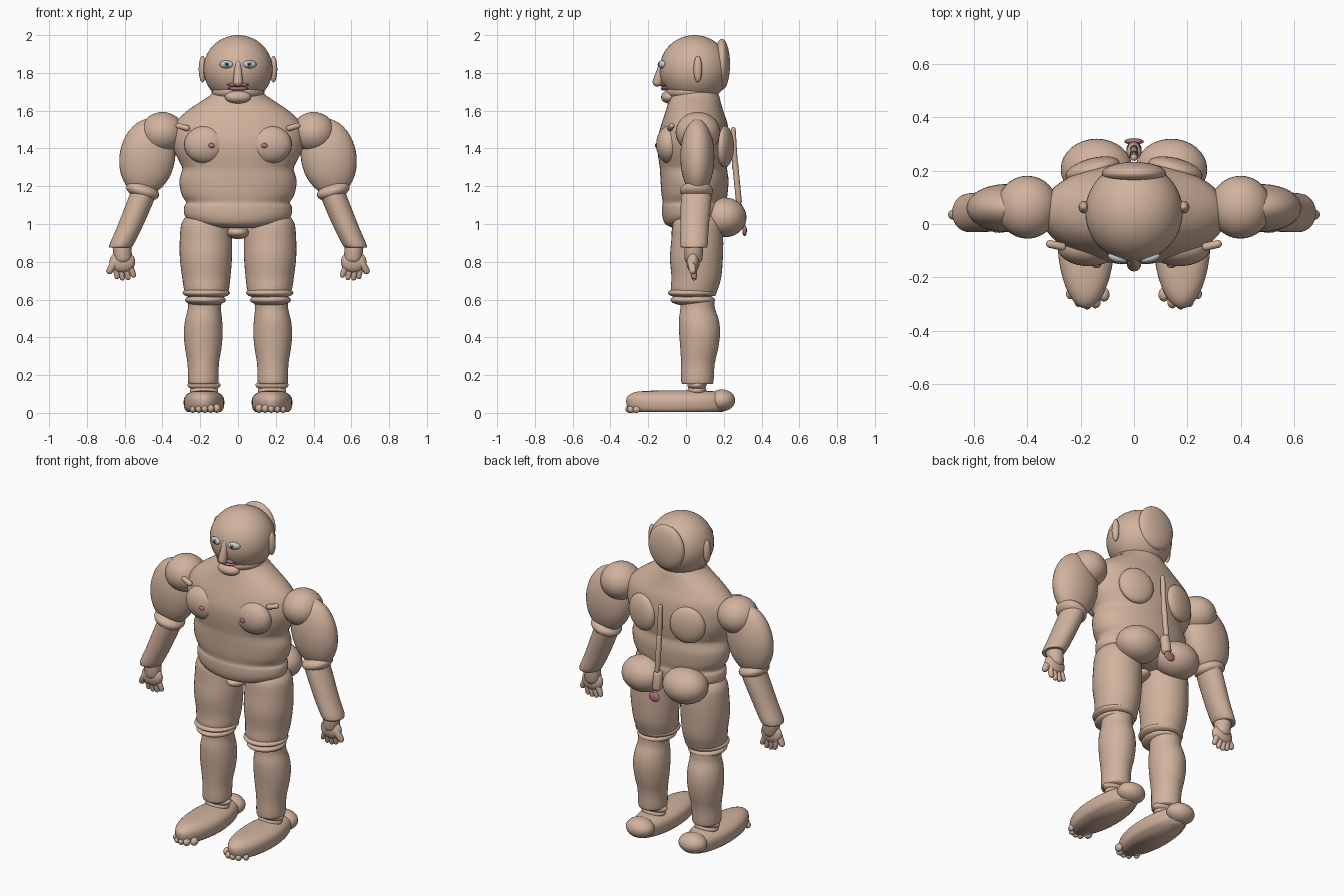
import bpy, bmesh, math
from mathutils import Matrix, Vector, Euler


def material(name, rgb):
    m = bpy.data.materials.new(name)
    m.diffuse_color = (*rgb, 1)
    return m


SKIN = material("skin", (0.64, 0.45, 0.34))
PINK = material("pink", (0.45, 0.18, 0.2))
WHITE = material("white", (0.85, 0.87, 0.87))
BLUE = material("iris_blue", (0.2, 0.36, 0.42))
BLACK = material("black", (0.02, 0.02, 0.02))


def finish(name, bm, mat, pair):
    bmesh.ops.recalc_face_normals(bm, faces=bm.faces)
    me = bpy.data.meshes.new(name)
    bm.to_mesh(me)
    bm.free()
    me.shade_smooth()
    me.materials.append(mat)
    ob = bpy.data.objects.new(name, me)
    bpy.context.collection.objects.link(ob)
    if pair:
        ob.modifiers.new("mirror", "MIRROR").use_mirror_merge = False
    return ob


def ball(name, c, r, pair=False, mat=SKIN, rot=(0, 0, 0), seg=32):
    bm = bmesh.new()
    e = Euler([math.radians(a) for a in rot]).to_matrix().to_4x4()
    m = Matrix.Translation(c) @ e @ Matrix.Diagonal((*r, 1))
    bmesh.ops.create_uvsphere(bm, u_segments=seg, v_segments=seg // 2 + 4, radius=1, matrix=m)
    return finish(name, bm, mat, pair)


def capsule(name, a, b, r1, r2, pair=False, mat=SKIN):
    a, b = Vector(a), Vector(b)
    q = (b - a).to_track_quat('Z', 'Y')
    bm = bmesh.new()
    bmesh.ops.create_uvsphere(bm, u_segments=16, v_segments=12, radius=1)
    for v in bm.verts:
        top = v.co.z > 0.01
        v.co = (b if top else a) + q @ (v.co * (r2 if top else r1))
    return finish(name, bm, mat, pair)


def loft(name, rings, pair=False, seg=40, sub=4, mat=SKIN):
    """Smooth tube through elliptical rings (x, y, z, rx, ry)."""
    def spline(i, t):
        p = [Vector(rings[min(max(i + k, 0), len(rings) - 1)]) for k in (-1, 0, 1, 2)]
        return 0.5 * (2 * p[1] + (p[2] - p[0]) * t + (2 * p[0] - 5 * p[1] + 4 * p[2] - p[3]) * t ** 2
                      + (3 * p[1] - p[0] - 3 * p[2] + p[3]) * t ** 3)
    pts = [spline(i, k / sub) for i in range(len(rings) - 1) for k in range(sub)]
    pts.append(Vector(rings[-1]))
    bm = bmesh.new()
    loops = []
    for x, y, z, rx, ry in pts:
        loops.append([bm.verts.new((x + rx * math.cos(2 * math.pi * j / seg),
                                    y + ry * math.sin(2 * math.pi * j / seg), z)) for j in range(seg)])
    for lo, hi in zip(loops, loops[1:]):
        for j in range(seg):
            k = (j + 1) % seg
            bm.faces.new((lo[j], lo[k], hi[k], hi[j]))
    bm.faces.new(loops[0][::-1])
    bm.faces.new(loops[-1])
    return finish(name, bm, mat, pair)


# Torso with waist rolls
loft("torso", [(0, .04, .98, .13, .11), (0, .04, 1.0, .23, .15), (0, .045, 1.04, .28, .17),
               (0, .045, 1.09, .285, .172), (0, .045, 1.115, .275, .168), (0, .045, 1.16, .30, .175),
               (0, .045, 1.23, .31, .18), (0, .04, 1.29, .295, .178), (0, .04, 1.32, .305, .182),
               (0, .04, 1.38, .335, .19), (0, .04, 1.45, .35, .19), (0, .045, 1.53, .335, .175),
               (0, .045, 1.59, .28, .155), (0, .045, 1.64, .21, .14), (0, .045, 1.68, .15, .13),
               (0, .045, 1.72, .12, .11)], seg=56)
ball("chest_muscle", (.17, -.09, 1.42), (.115, .068, .10), True)
ball("chest_spot", (.14, -.155, 1.415), (.017, .01, .013), True, PINK, seg=16)
capsule("collarbone", (.27, -.085, 1.507), (.315, -.075, 1.52), .015, .015, True)
ball("shoulder_blade", (.155, .205, 1.41), (.105, .042, .11), True, rot=(0, 0, -15))
capsule("spine_upper", (0, .25, 1.5), (0, .26, 1.3), .013, .016)
capsule("spine_lower", (0, .26, 1.32), (0, .28, 1.12), .016, .016)
capsule("sacrum", (0, .27, 1.09), (0, .28, 1.02), .028, .03)
ball("seat_muscle", (.14, .205, 1.035), (.135, .115, .105), True)
ball("tail_nub", (0, .31, .965), (.037, .012, .03), mat=PINK, seg=16)
ball("pelvis_pad", (0, .02, .955), (.06, .10, .035))

# Head
ball("head", (0, .045, 1.82), (.183, .185, .18), seg=48)
ball("head_back", (0, .19, 1.845), (.12, .043, .135), seg=40)
ball("jaw", (0, .03, 1.70), (.14, .135, .06))
ball("chin", (0, -.09, 1.672), (.07, .042, .034))
ball("ear", (.188, .063, 1.82), (.02, .023, .07), True)
capsule("nose", (0, -.125, 1.85), (0, -.15, 1.755), .016, .028)
ball("upper_lip", (0, -.118, 1.737), (.058, .022, .011), mat=PINK, seg=20)
ball("lower_lip", (0, -.11, 1.717), (.055, .024, .011), mat=PINK, seg=20)
ball("eye", (.062, -.127, 1.845), (.037, .018, .021), True, WHITE, (0, 0, 16), 20)
ball("iris", (.06, -.142, 1.845), (.014, .006, .014), True, BLUE, (0, 0, 12), 16)
ball("pupil", (.06, -.146, 1.845), (.007, .004, .007), True, BLACK, (0, 0, 12), 12)

# Arms
ball("shoulder", (.40, .063, 1.485), (.115, .118, .108), True)
ball("upper_arm", (.48, .06, 1.355), (.147, .09, .205), True, rot=(0, -10, 0))
ball("elbow", (.505, .055, 1.175), (.09, .088, .045), True, rot=(0, -18, 0))
loft("forearm", [(.498, .055, 1.17, .07, .08), (.525, .052, 1.1, .07, .08),
                 (.575, .045, .98, .067, .075), (.62, .042, .885, .063, .072),
                 (.623, .042, .877, .05, .06)], True, sub=3)
capsule("wrist", (.615, .042, .89), (.61, .04, .83), .05, .05, True)
ball("palm", (.612, .037, .80), (.068, .035, .058), True)
for i, (x, z) in enumerate([(.553, .73), (.582, .717), (.612, .715), (.64, .722)]):
    capsule(f"finger_{i + 1}", (.572 + .025 * i, .04, .775), (x, .043, z), .019, .014, True)
capsule("thumb", (.65, .03, .80), (.68, .035, .752), .024, .018, True)

# Legs
loft("thigh", [(.165, .06, 1.04, .11, .11), (.17, .06, 1.0, .13, .13), (.17, .06, .92, .138, .137),
               (.17, .055, .82, .138, .14), (.168, .055, .72, .128, .132), (.167, .045, .66, .12, .125),
               (.166, .04, .62, .11, .115)], True)
ball("knee_upper", (.168, .033, .635), (.125, .128, .032), True)
ball("knee_lower", (.172, .035, .598), (.108, .118, .033), True)
loft("calf", [(.175, .06, .6, .09, .09), (.178, .062, .55, .088, .092), (.182, .068, .49, .098, .106),
              (.184, .072, .42, .103, .108), (.184, .07, .34, .096, .1), (.184, .063, .26, .083, .089),
              (.184, .06, .17, .081, .086), (.184, .06, .152, .075, .08)], True)
ball("ankle_upper", (.18, .058, .147), (.088, .05, .03), True)
ball("ankle_lower", (.18, .058, .118), (.075, .05, .03), True)

# Feet
loft("foot", [(.18, -.045, .006, .09, .235), (.18, -.045, .022, .103, .26), (.18, -.045, .06, .108, .272),
              (.18, -.045, .09, .098, .262), (.18, -.045, .112, .065, .215),
              (.18, -.045, .119, .02, .1)], True, sub=3)
ball("heel", (.18, .19, .066), (.085, .07, .058), True)
loft("sole", [(.18, -.04, .004, .088, .235), (.18, -.04, .014, .093, .24)], True, sub=1)
for i, y in enumerate([-.265, -.292, -.298, -.29, -.262]):
    r = .024 - .0015 * i
    ball(f"toe_{i + 1}", (.112 + .032 * i, y, r), (r * .85, r * 1.1, r), True, seg=16)
